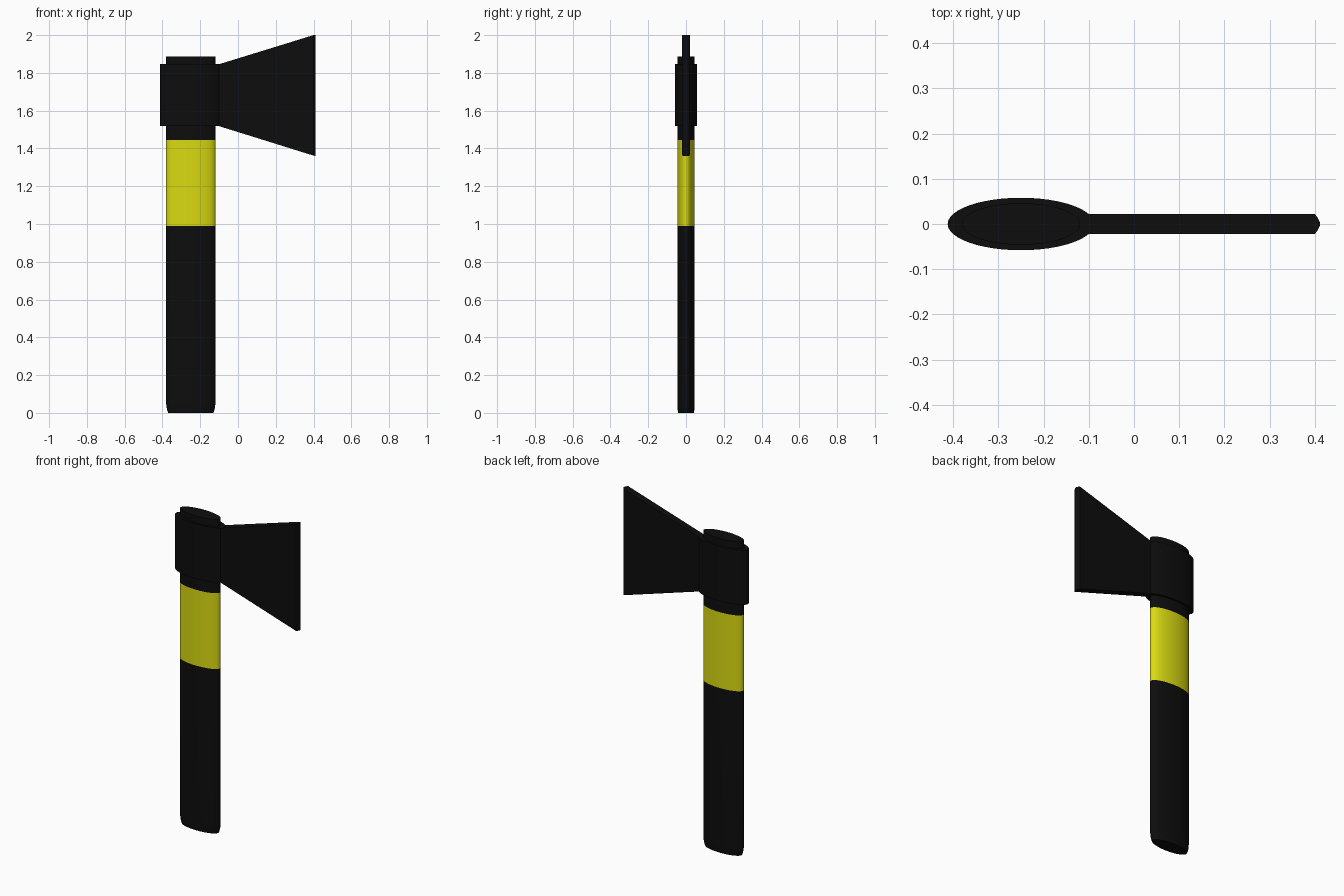
import bpy, bmesh
from math import cos, sin, pi, radians

if "Cube" in bpy.data.objects:
    bpy.data.objects.remove(bpy.data.objects["Cube"])

CX = -0.25      # handle axis
SEGS = 48


def material(name, rgb):
    m = bpy.data.materials.new(name)
    m.diffuse_color = (*rgb, 1)
    m.use_nodes = True
    m.node_tree.nodes["Principled BSDF"].inputs["Base Color"].default_value = m.diffuse_color
    return m


black = material("black", (0.004, 0.004, 0.004))
yellow = material("yellow", (0.70, 0.70, 0.006))


def loft(name, rings, mat, cap_start=False, cap_end=False):
    """Skin a list of equal-length vertex rings."""
    bm = bmesh.new()
    rows = [[bm.verts.new(p) for p in ring] for ring in rings]
    n = len(rows[0])
    for a, b in zip(rows, rows[1:]):
        for i in range(n):
            j = (i + 1) % n
            bm.faces.new((a[i], a[j], b[j], b[i]))
    if cap_start:
        bm.faces.new(rows[0][::-1])
    if cap_end:
        bm.faces.new(rows[-1])
    bmesh.ops.recalc_face_normals(bm, faces=bm.faces)
    me = bpy.data.meshes.new(name)
    bm.to_mesh(me)
    bm.free()
    me.materials.append(mat)
    ob = bpy.data.objects.new(name, me)
    bpy.context.collection.objects.link(ob)
    bpy.ops.object.select_all(action='DESELECT')
    ob.select_set(True)
    bpy.context.view_layer.objects.active = ob
    bpy.ops.object.shade_smooth_by_angle(angle=radians(30))
    return ob


def ellipse(z, rx, ry):
    return [(CX + rx * cos(2 * pi * i / SEGS), ry * sin(2 * pi * i / SEGS), z)
            for i in range(SEGS)]


def shaft(z, s=1.0):
    return ellipse(z, 0.131 * s, 0.046 * s)


# Handle: grip with rounded butt, coloured band, top through the head
loft("grip", [shaft(0, 0.91), shaft(0.012, 0.95), shaft(0.03, 0.98),
              shaft(0.055), shaft(0.99)], black, cap_start=True)
loft("handle_band", [shaft(0.99), shaft(1.445)], yellow)
loft("handle_top", [shaft(1.445), shaft(1.887)], black, cap_end=True)

# Oval collar around the handle
ZB, ZT = 1.518, 1.846
loft("head_collar", [shaft(ZB), ellipse(ZB, 0.162, 0.058),
                     ellipse(ZT, 0.162, 0.058), shaft(ZT)], black)

# Flared blade with rounded cutting edge: (x, half thickness, z low, z high)
stations = [(-0.13, 0.022, ZB, ZT), (-0.10, 0.022, ZB, ZT),
            (0.40, 0.022, 1.362, 2.0), (0.406, 0.014, 1.361, 2.0),
            (0.411, 0.004, 1.36, 2.0)]
loft("blade", [[(x, -t, lo), (x, t, lo), (x, t, hi), (x, -t, hi)]
               for x, t, lo, hi in stations], black, cap_end=True)
